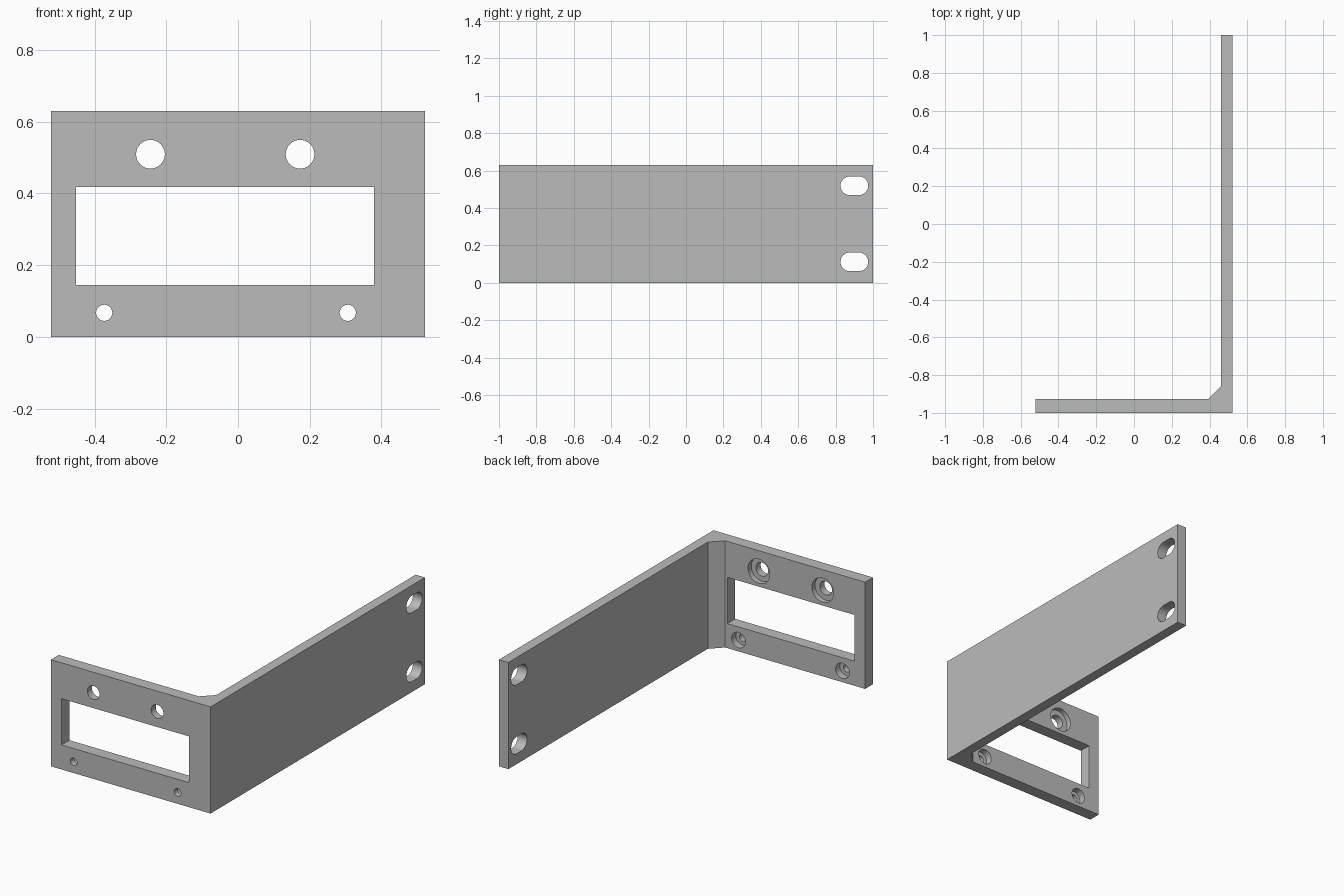
import bpy, bmesh, math
from mathutils import Matrix, Vector

if "Cube" in bpy.data.objects:
    bpy.data.objects.remove(bpy.data.objects["Cube"], do_unlink=True)

HALF_X, HEIGHT = 0.521, 0.63
PLATE_BACK = -0.927      # rear face of the front plate
ARM_INNER = 0.46         # inner face of the long arm

grey = bpy.data.materials.new("bracket grey")
grey.use_nodes = True
colour = (0.5, 0.5, 0.5, 1)
grey.diffuse_color = colour
grey.node_tree.nodes["Principled BSDF"].inputs["Base Color"].default_value = colour


def prism(name, outline, direction):
    """Solid made by sweeping a closed outline along a direction."""
    bm = bmesh.new()
    face = bm.faces.new([bm.verts.new(p) for p in outline])
    swept = bmesh.ops.extrude_face_region(bm, geom=[face])["geom"]
    moved = [v for v in swept if isinstance(v, bmesh.types.BMVert)]
    bmesh.ops.translate(bm, verts=moved, vec=Vector(direction))
    bmesh.ops.recalc_face_normals(bm, faces=bm.faces)
    mesh = bpy.data.meshes.new(name)
    bm.to_mesh(mesh)
    bm.free()
    mesh.materials.append(grey)
    obj = bpy.data.objects.new(name, mesh)
    bpy.context.collection.objects.link(obj)
    return obj


def capsule(radius, half_straight=0, steps=24):
    """Circle, or a slot when half_straight is above zero."""
    points = []
    for side in (1, -1):
        start = -math.pi / 2 if side == 1 else math.pi / 2
        for i in range(steps + (1 if half_straight else 0)):
            a = start + math.pi * i / steps
            points.append((side * half_straight + radius * math.cos(a), radius * math.sin(a)))
    return points


def cut(target, outline, direction):
    cutter = prism("cutter", outline, direction)
    cutter.hide_render = True
    mod = target.modifiers.new("cut", "BOOLEAN")
    mod.operation, mod.solver, mod.object = "DIFFERENCE", "EXACT", cutter
    bpy.context.view_layer.objects.active = target
    bpy.ops.object.modifier_apply(modifier=mod.name)
    bpy.data.objects.remove(cutter, do_unlink=True)


def plate_hole(target, x, z, radius, y_start, y_end):
    cut(target, [(x + u, y_start, z + v) for u, v in capsule(radius)], (0, y_end - y_start, 0))


# L-shaped body with a sloped inner corner
profile = [(-HALF_X, -1), (HALF_X, -1), (HALF_X, 1), (ARM_INNER, 1),
           (ARM_INNER, -0.86), (0.393, PLATE_BACK), (-HALF_X, PLATE_BACK)]
bracket = prism("angle_bracket", [(x, y, 0) for x, y in profile], (0, 0, HEIGHT))

# Rectangular window in the front plate
left, right, low, high = -0.452, 0.379, 0.145, 0.418
cut(bracket, [(left, -1.1, low), (right, -1.1, low), (right, -1.1, high), (left, -1.1, high)],
    (0, 0.3, 0))

# Counterbored holes: x positions, z, hole radius, recess radius, recess depth
for xs, z, hole, recess, depth in (((-0.244, 0.173), 0.509, 0.04, 0.071, 0.03),
                                   ((-0.373, 0.306), 0.067, 0.0225, 0.045, 0.04)):
    for x in xs:
        plate_hole(bracket, x, z, hole, -1.1, -0.8)
        plate_hole(bracket, x, z, recess, PLATE_BACK - depth, PLATE_BACK + 0.03)

# Mounting slots at the end of the arm
for z in (0.112, 0.519):
    cut(bracket, [(0.4, 0.9 + u, z + v) for u, v in capsule(0.05, 0.024)], (0.2, 0, 0))

# Smooth hole walls, crisp edges
bpy.ops.object.select_all(action="DESELECT")
bracket.select_set(True)
bpy.context.view_layer.objects.active = bracket
bpy.ops.object.shade_smooth_by_angle(angle=math.radians(30))
